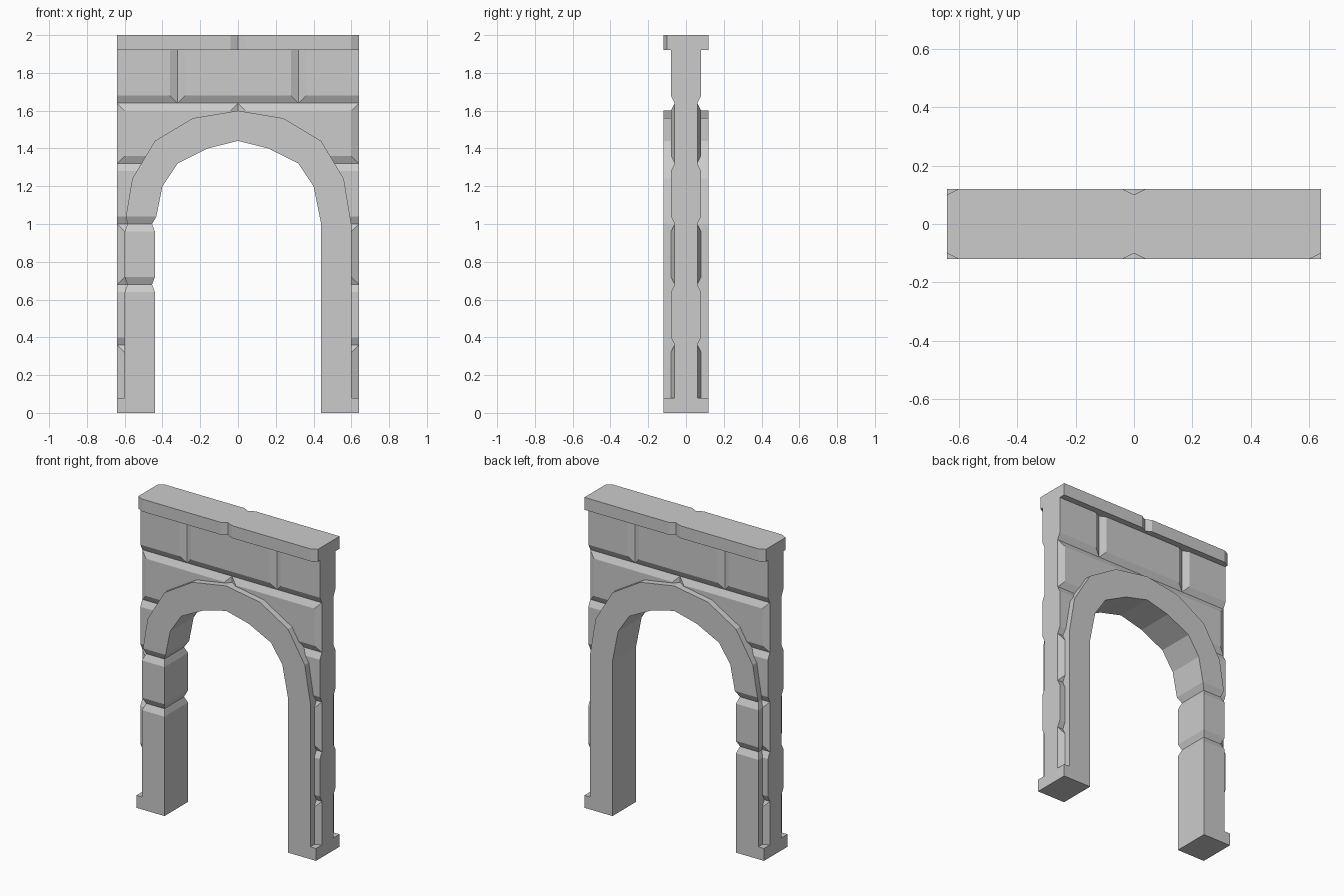
import bpy
import bmesh
from mathutils import Vector

if "Cube" in bpy.data.objects:
    bpy.data.objects.remove(bpy.data.objects["Cube"])


def finish(name, bm):
    bmesh.ops.recalc_face_normals(bm, faces=bm.faces)
    me = bpy.data.meshes.new(name)
    bm.to_mesh(me)
    bm.free()
    ob = bpy.data.objects.new(name, me)
    bpy.context.collection.objects.link(ob)
    return ob


def prism(bm, outline, offset):
    """Extrude a closed outline of 3D points by an offset."""
    a = [bm.verts.new(p) for p in outline]
    b = [bm.verts.new(Vector(p) + Vector(offset)) for p in outline]
    bm.faces.new(a)
    bm.faces.new(b[::-1])
    for i in range(len(a)):
        j = (i + 1) % len(a)
        bm.faces.new((a[i], a[j], b[j], b[i]))


def cut(ob, cutter):
    mod = ob.modifiers.new("cut", 'BOOLEAN')
    mod.operation = 'DIFFERENCE'
    mod.solver = 'EXACT'
    mod.object = cutter
    bpy.context.view_layer.objects.active = ob
    bpy.ops.object.modifier_apply(modifier=mod.name)
    bpy.data.objects.remove(cutter)


# Arch sections from springing to crown: inner (x, z), outer (x, z)
CURVE = [((.44, 1.0), (.60, 1.0)), ((.40, 1.2), (.56, 1.24)),
         ((.32, 1.32), (.44, 1.44)), ((.16, 1.40), (.24, 1.56)),
         ((0, 1.44), (0, 1.60))]
V = 0.04       # half width of a mortar groove
D = 0.02       # depth of a mortar groove

# Wall slab with horizontal mortar grooves
side = [(.08, .08)]
for g in (.36, .68, 1.0, 1.32, 1.64):
    side += [(.08, g - V), (.08 - D, g), (.08, g + V)]
side.append((.08, 1.92))
side += [(-y, z) for y, z in reversed(side)]
bm = bmesh.new()
prism(bm, [(-.64, y, z) for y, z in side], (1.28, 0, 0))
wall = finish("brick_wall", bm)

# Vertical mortar grooves, staggered from row to row
bm = bmesh.new()
rows = [(.02, .36, (-.64, .64)), (.68, 1.0, (-.64, .64)),
        (1.32, 1.64, (-.64, 0, .64)), (1.64, 1.96, (-.32, .32))]
for z0, z1, xs in rows:
    for x in xs:
        for s in (-1, 1):
            prism(bm, [(x, s * .06, z0), (x + 2 * V, s * .10, z0),
                       (x - 2 * V, s * .10, z0)], (0, 0, z1 - z0))
cut(wall, finish("groove_cutter", bm))

# Opening in the wall, hidden inside the thickness of the arch
half = [(.52, -.1)] + [((i[0] + o[0]) / 2, (i[1] + o[1]) / 2) for i, o in CURVE]
loop = half + [(-x, z) for x, z in reversed(half[:-1])]
bm = bmesh.new()
prism(bm, [(x, -.3, z) for x, z in loop], (0, .6, 0))
cut(wall, finish("opening_cutter", bm))

# Arch with legs, lofted; the left leg is split by two block joints
sections = [((-.44, 0), (-.60, 0), .12)]
for g in (.68, 1.0):
    for dz, d in ((-V, 0), (0, D), (V, 0)):
        z = g + dz
        t = max(0, z - 1.0)
        sections.append(((-.44 + t * .2 - d * .75, z),
                         (-.60 + t / 6 + d * .75, z), .12 - d))
sections += [((-i[0], i[1]), (-o[0], o[1]), .12) for i, o in CURVE[1:]]
sections += [(i, o, .12) for i, o in reversed(CURVE[:-1])]
sections.append(((.44, 0), (.60, 0), .12))
bm = bmesh.new()
rings = [[bm.verts.new(p) for p in ((i[0], -y, i[1]), (o[0], -y, o[1]),
                                    (o[0], y, o[1]), (i[0], y, i[1]))]
         for i, o, y in sections]
for a, b in zip(rings, rings[1:]):
    for k in range(4):
        n = (k + 1) % 4
        bm.faces.new((a[k], a[n], b[n], b[k]))
bm.faces.new(rings[0])
bm.faces.new(rings[-1])
finish("arch", bm)

# Small feet beside the legs
for name, x in (("left_foot", -.64), ("right_foot", .60)):
    bm = bmesh.new()
    prism(bm, [(x, -.12, 0), (x + .04, -.12, 0), (x + .04, .12, 0),
               (x, .12, 0)], (0, 0, .08))
    finish(name, bm)

# Capstones with centre joint and trimmed corners
plan = [(-.64, -.10), (-.60, -.12), (-V, -.12), (0, -.10), (V, -.12),
        (.60, -.12), (.64, -.10), (.64, .12), (V, .12), (0, .10),
        (-V, .12), (-.60, .12), (-.64, .10)]
bm = bmesh.new()
prism(bm, [(x, y, 1.92) for x, y in plan], (0, 0, .08))
finish("capstone", bm)
